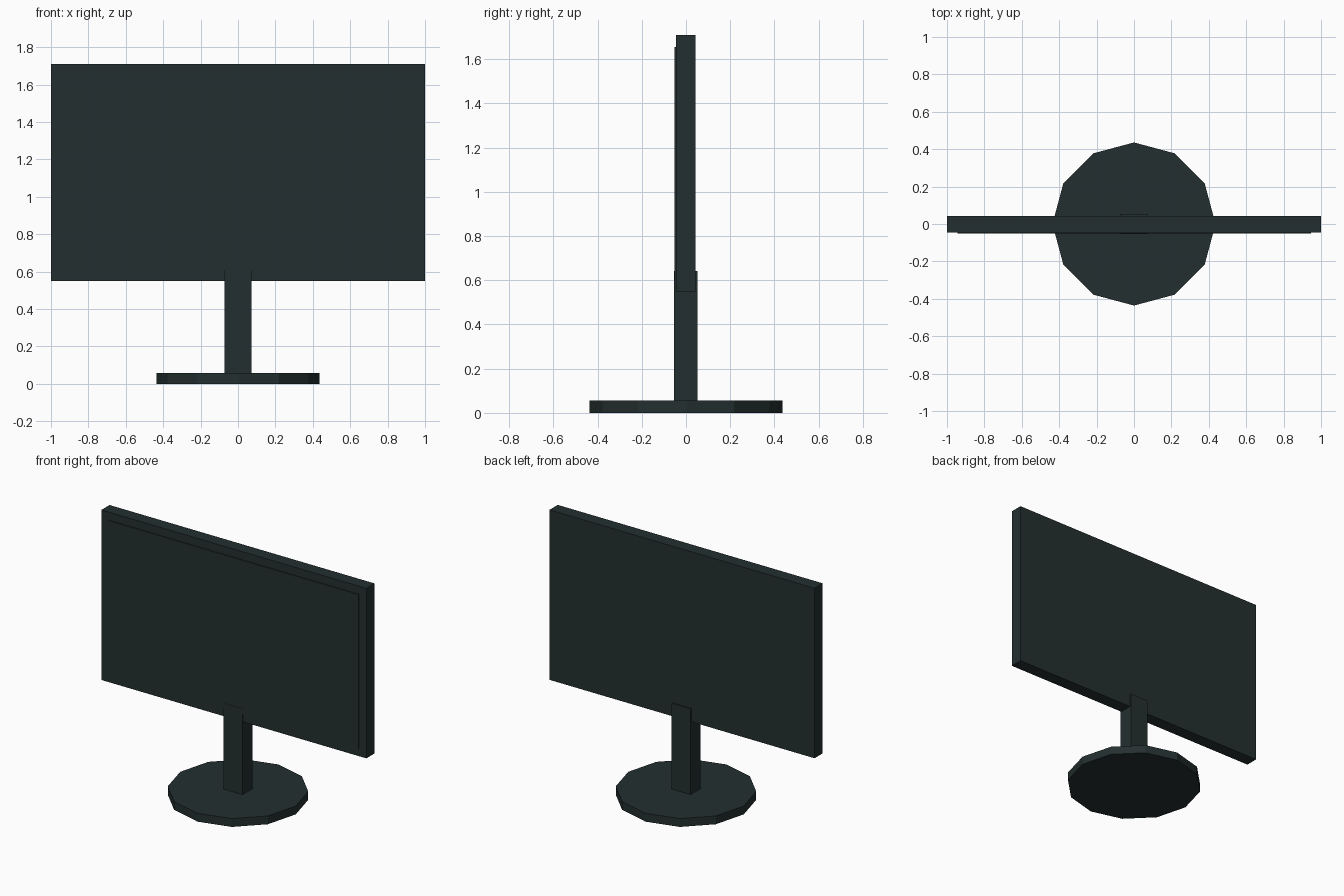
import bpy
import bmesh
from mathutils import Matrix

if "Cube" in bpy.data.objects:
    bpy.data.objects.remove(bpy.data.objects["Cube"])

# Single dark slate plastic colour
slate = bpy.data.materials.new("dark_slate")
slate.diffuse_color = (0.0176, 0.0284, 0.0284, 1)
slate.use_nodes = True
slate.node_tree.nodes["Principled BSDF"].inputs["Base Color"].default_value = slate.diffuse_color


def finish(name, bm):
    mesh = bpy.data.meshes.new(name)
    bm.to_mesh(mesh)
    bm.free()
    mesh.materials.append(slate)
    obj = bpy.data.objects.new(name, mesh)
    bpy.context.collection.objects.link(obj)
    return obj


def box(name, x, y, z):
    """Box from (min, max) ranges."""
    bm = bmesh.new()
    size = [b - a for a, b in (x, y, z)]
    mid = [(a + b) / 2 for a, b in (x, y, z)]
    bmesh.ops.create_cube(bm, size=1, matrix=Matrix.Translation(mid) @ Matrix.Diagonal((*size, 1)))
    return finish(name, bm)


# Twelve-sided foot disc
BASE_H = 0.057
bm = bmesh.new()
bmesh.ops.create_cone(bm, cap_ends=True, segments=12, radius1=0.436, radius2=0.436,
                      depth=BASE_H, matrix=Matrix.Translation((0, 0, BASE_H / 2)))
finish("base", bm)

# Upright post, slightly thicker than the housing so it clasps its lower edge
box("stand_post", (-0.071, 0.071), (-0.0535, 0.0525), (BASE_H - 0.01, 0.642))

# Display housing and the thin raised screen panel on its front
box("housing", (-1, 1), (-0.045, 0.043), (0.55, 1.71))
box("screen", (-0.945, 0.945), (-0.0515, -0.044), (0.605, 1.655))
